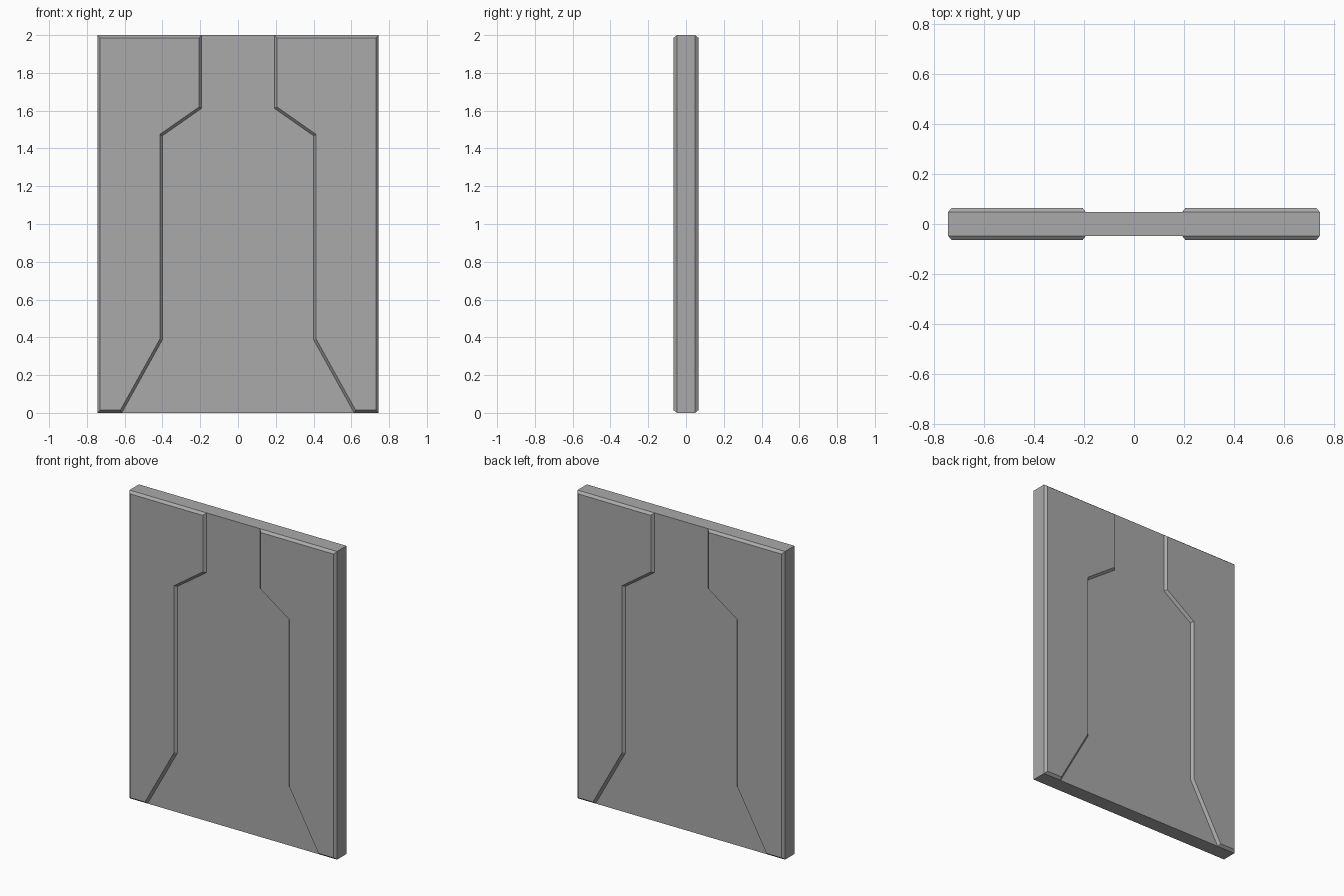
import bpy
import bmesh

cube = bpy.data.objects.get("Cube")
if cube:
    bpy.data.objects.remove(cube, do_unlink=True)

# Flat grey material
grey = bpy.data.materials.new("Mid grey")
grey.use_nodes = True
colour = (0.4, 0.4, 0.4, 1)
grey.diffuse_color = colour
grey.node_tree.nodes["Principled BSDF"].inputs["Base Color"].default_value = colour

HALF_WIDTH = 0.745
HALF_DEPTH = 0.048
HEIGHT = 2.0
RELIEF = 0.017
CHAMFER = 0.014

# Edge of the recessed channel, from bottom to top
channel = [(0.615, 0), (0.4, 0.387), (0.4, 1.467), (0.193, 1.612), (0.193, HEIGHT)]

bm = bmesh.new()


def row(side):
    return [bm.verts.new((side * x, -HALF_DEPTH, z)) for x, z in channel]


left, right = row(1), row(-1)


def side_panel(edge, side):
    corners = [bm.verts.new((side * HALF_WIDTH, -HALF_DEPTH, z)) for z in (HEIGHT, 0)]
    bm.faces.new(edge + corners)


# Front sheet: channel between two side panels
bm.faces.new(left + right[::-1])
side_panel(left, 1)
side_panel(right, -1)

# Thicken into a slab with the same layout on the back
bmesh.ops.recalc_face_normals(bm, faces=bm.faces)
result = bmesh.ops.extrude_face_region(bm, geom=bm.faces[:], use_keep_orig=True)
back = [v for v in result["geom"] if isinstance(v, bmesh.types.BMVert)]
bmesh.ops.translate(bm, verts=back, vec=(0, 2 * HALF_DEPTH, 0))
bmesh.ops.recalc_face_normals(bm, faces=bm.faces)

# Raise each side panel with a chamfered border
panels = [f for f in bm.faces
          if abs(f.normal.y) > 0.9 and abs(f.calc_center_median().x) > 0.1]
for panel in panels:
    bmesh.ops.inset_region(bm, faces=[panel], thickness=CHAMFER, depth=RELIEF,
                           use_boundary=True, use_even_offset=True)
bm.normal_update()

mesh = bpy.data.meshes.new("panelled_slab")
bm.to_mesh(mesh)
bm.free()
mesh.materials.append(grey)
slab = bpy.data.objects.new("panelled_slab", mesh)
bpy.context.collection.objects.link(slab)
